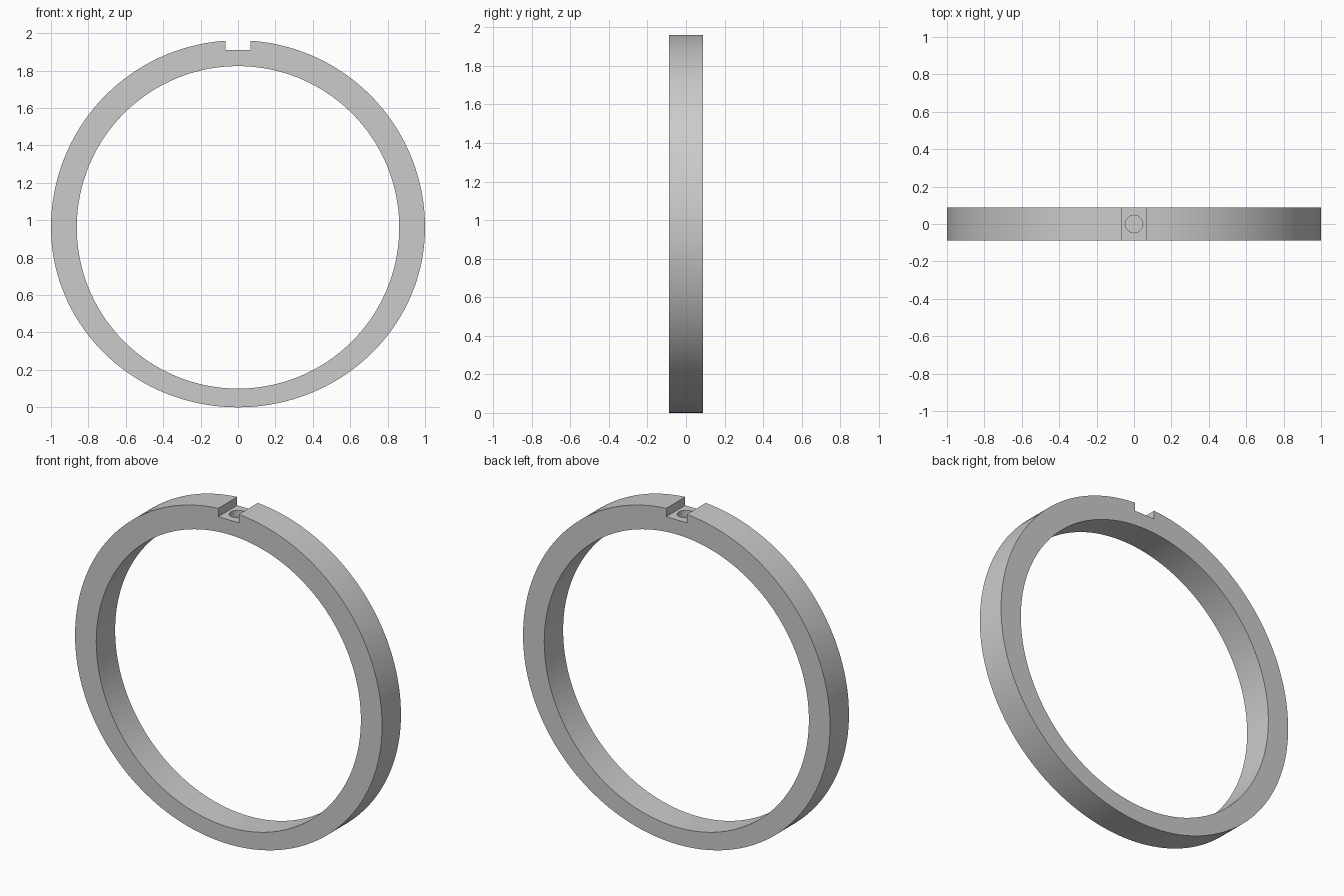
import bpy, bmesh
from math import sin, cos, tau, radians

if "Cube" in bpy.data.objects:
    bpy.data.objects.remove(bpy.data.objects["Cube"])

SEG = 192          # sides of the hoop
CZ = 0.962         # height of the hoop centre
INNER = 0.862      # finger hole radius
HALF_W = 0.088     # half of the band width


def outer(a):
    # round upper half, slightly flattened lower half
    return cos(a), CZ + sin(a) * (1.0 if sin(a) > 0 else CZ)


def inner(a):
    return INNER * cos(a), CZ + INNER * sin(a)


# Band: rectangular section swept around the hoop
bm = bmesh.new()
rings = []
for i in range(SEG):
    a = tau * i / SEG
    (ox, oz), (ix, iz) = outer(a), inner(a)
    rings.append([bm.verts.new(p) for p in (
        (ox, -HALF_W, oz), (ox, HALF_W, oz), (ix, HALF_W, iz), (ix, -HALF_W, iz))])
for i in range(SEG):
    r, s = rings[i], rings[(i + 1) % SEG]
    for k in range(4):
        n = (k + 1) % 4
        bm.faces.new((r[k], r[n], s[n], s[k]))
bmesh.ops.recalc_face_normals(bm, faces=bm.faces)
mesh = bpy.data.meshes.new("ring_band")
bm.to_mesh(mesh)
bm.free()
band = bpy.data.objects.new("ring_band", mesh)
bpy.context.collection.objects.link(band)


def cut(cutter, name):
    cutter.name = name
    cutter.hide_render = True
    mod = band.modifiers.new(name, 'BOOLEAN')
    mod.operation = 'DIFFERENCE'
    mod.solver = 'EXACT'
    mod.object = cutter
    bpy.context.view_layer.objects.active = band
    bpy.ops.object.modifier_apply(modifier=name)
    bpy.data.objects.remove(cutter)


# Notch across the top, floor at z = 1.91
bpy.ops.mesh.primitive_cube_add(size=1, location=(0, 0, 2.01))
notch = bpy.context.object
notch.scale = (0.134, 0.4, 0.2)
bpy.context.view_layer.update()
cut(notch, "notch_cutter")

# Shallow round seat in the notch floor
bpy.ops.mesh.primitive_cylinder_add(vertices=48, radius=0.047, depth=0.1,
                                    location=(0, 0, 1.92))
cut(bpy.context.object, "seat_cutter")

# Smooth curved walls, crisp edges
bpy.ops.object.select_all(action='DESELECT')
band.select_set(True)
bpy.context.view_layer.objects.active = band
bpy.ops.object.shade_smooth_by_angle(angle=radians(30))
